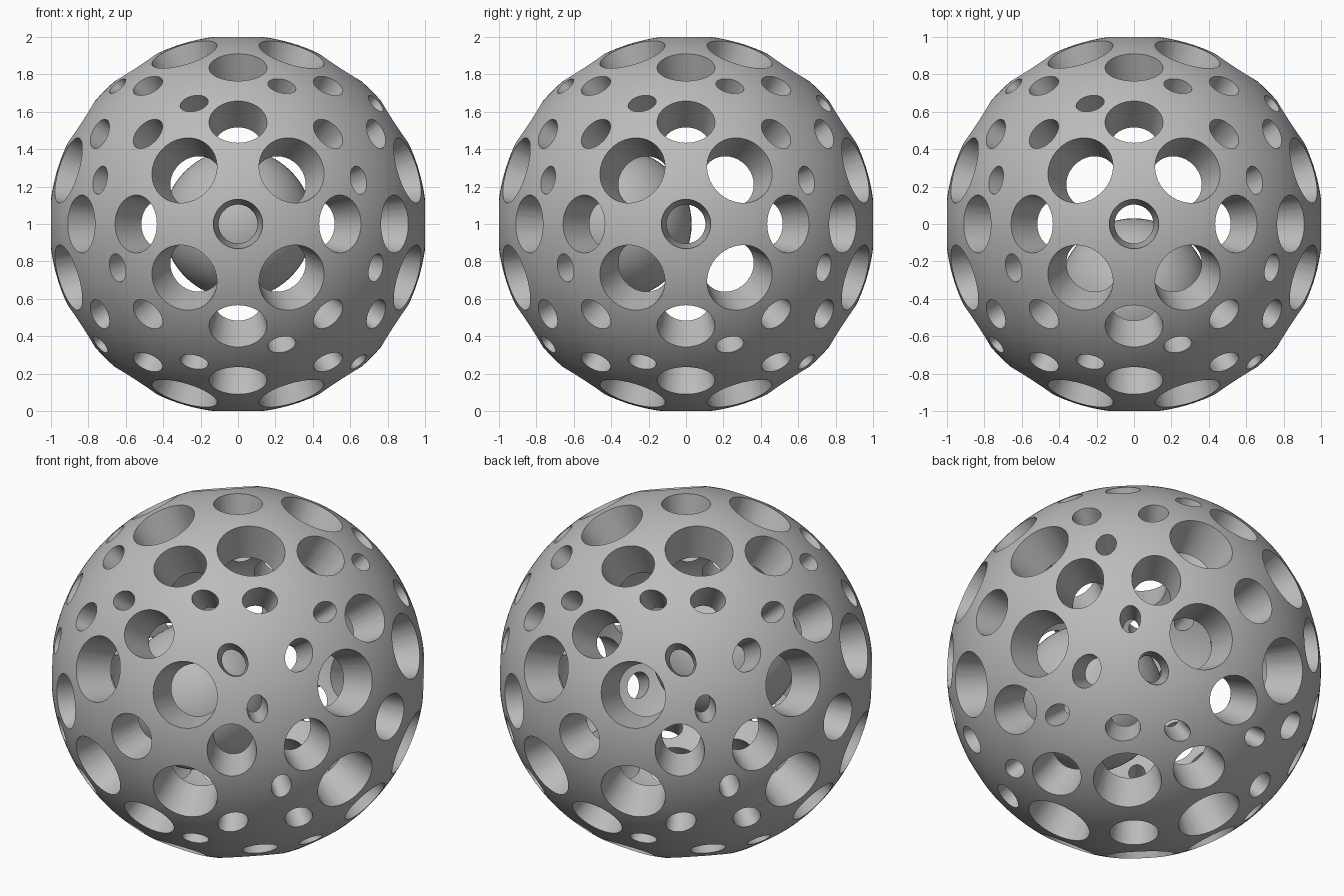
import bpy, bmesh, math
from itertools import permutations, product
from mathutils import Vector, Matrix

cube = bpy.data.objects.get("Cube")
if cube:
    bpy.data.objects.remove(cube, do_unlink=True)

OUTER = 1.0087
INNER = 0.793
CENTRE = Vector((0, 0, 1))

# One plain grey for everything
grey = bpy.data.materials.new("plain grey")
grey.use_nodes = True
grey.diffuse_color = (0.5, 0.5, 0.5, 1)
grey.node_tree.nodes["Principled BSDF"].inputs["Base Color"].default_value = (0.5, 0.5, 0.5, 1)


def add_object(name, bm, location):
    mesh = bpy.data.meshes.new(name)
    bm.to_mesh(mesh)
    bm.free()
    mesh.materials.append(grey)
    ob = bpy.data.objects.new(name, mesh)
    ob.location = location
    bpy.context.collection.objects.link(ob)
    return ob


def smooth(ob):
    bpy.ops.object.select_all(action="DESELECT")
    ob.select_set(True)
    bpy.context.view_layer.objects.active = ob
    bpy.ops.object.shade_smooth_by_angle(angle=math.radians(30))


def cube_rotations():
    """The 24 turns that map a cube onto itself."""
    for order in permutations(range(3)):
        for signs in product((1, -1), repeat=3):
            turn = Matrix([[signs[r] if c == order[r] else 0 for c in range(3)]
                           for r in range(3)])
            if turn.determinant() > 0:
                yield turn


def add_tapered_hole(bm, direction, long_axis, a, b, sides=48):
    """Oval cone frustum pointing at the ball's centre."""
    n = direction.normalized()
    t = (long_axis - n * long_axis.dot(n)).normalized()
    s = n.cross(t)
    depth = math.sqrt(OUTER ** 2 - a * b)
    rings = []
    for scale in (0.7, 1.15):
        ring = []
        for i in range(sides):
            ang = math.tau * i / sides
            p = n * depth + t * (a * math.cos(ang)) + s * (b * math.sin(ang))
            ring.append(bm.verts.new(p * scale))
        rings.append(ring)
    low, high = rings
    bm.faces.new(low[::-1])
    bm.faces.new(high)
    for i in range(sides):
        j = (i + 1) % sides
        bm.faces.new((low[i], low[j], high[j], high[i]))


# Hole families: direction, long axis, half length, half width
families = [
    ((0, 0, 1), (1, 0, 0), 0.132, 0.132),
    ((0.289, 0.289, 0.913), (-1, 1, 0), 0.184, 0.179),
    ((0, 0.546, 0.838), (1, 0, 0), 0.155, 0.133),
    ((0.48, 0.48, 0.735), (-1, 1, 0), 0.096, 0.075),
    ((-0.235, 0.645, 0.738), (1, 0, 0), 0.077, 0.056),
]
bm = bmesh.new()
for direction, long_axis, a, b in families:
    done = set()
    for turn in cube_rotations():
        d = turn @ Vector(direction)
        key = tuple(round(c, 3) + 0.0 for c in d)
        if key not in done:
            done.add(key)
            add_tapered_hole(bm, d, turn @ Vector(long_axis), a, b)
cutter = add_object("hole_cutter", bm, CENTRE)
cutter.hide_render = True

# Hollow shell: outer sphere plus an inward-facing inner sphere
bm = bmesh.new()
bmesh.ops.create_icosphere(bm, subdivisions=6, radius=INNER)
bmesh.ops.reverse_faces(bm, faces=bm.faces[:])
bmesh.ops.create_icosphere(bm, subdivisions=6, radius=OUTER)
shell = add_object("pierced_shell", bm, CENTRE)
cut = shell.modifiers.new("holes", "BOOLEAN")
cut.operation = "DIFFERENCE"
cut.solver = "MANIFOLD"
cut.object = cutter
bpy.context.view_layer.objects.active = shell
bpy.ops.object.modifier_apply(modifier=cut.name)
bpy.data.objects.remove(cutter, do_unlink=True)
smooth(shell)

# Loose ball resting inside, against the front wall
bm = bmesh.new()
bmesh.ops.create_uvsphere(bm, u_segments=64, v_segments=32, radius=0.4)
ball = add_object("inner_ball", bm, CENTRE + Vector((0, -0.37, 0)))
smooth(ball)
